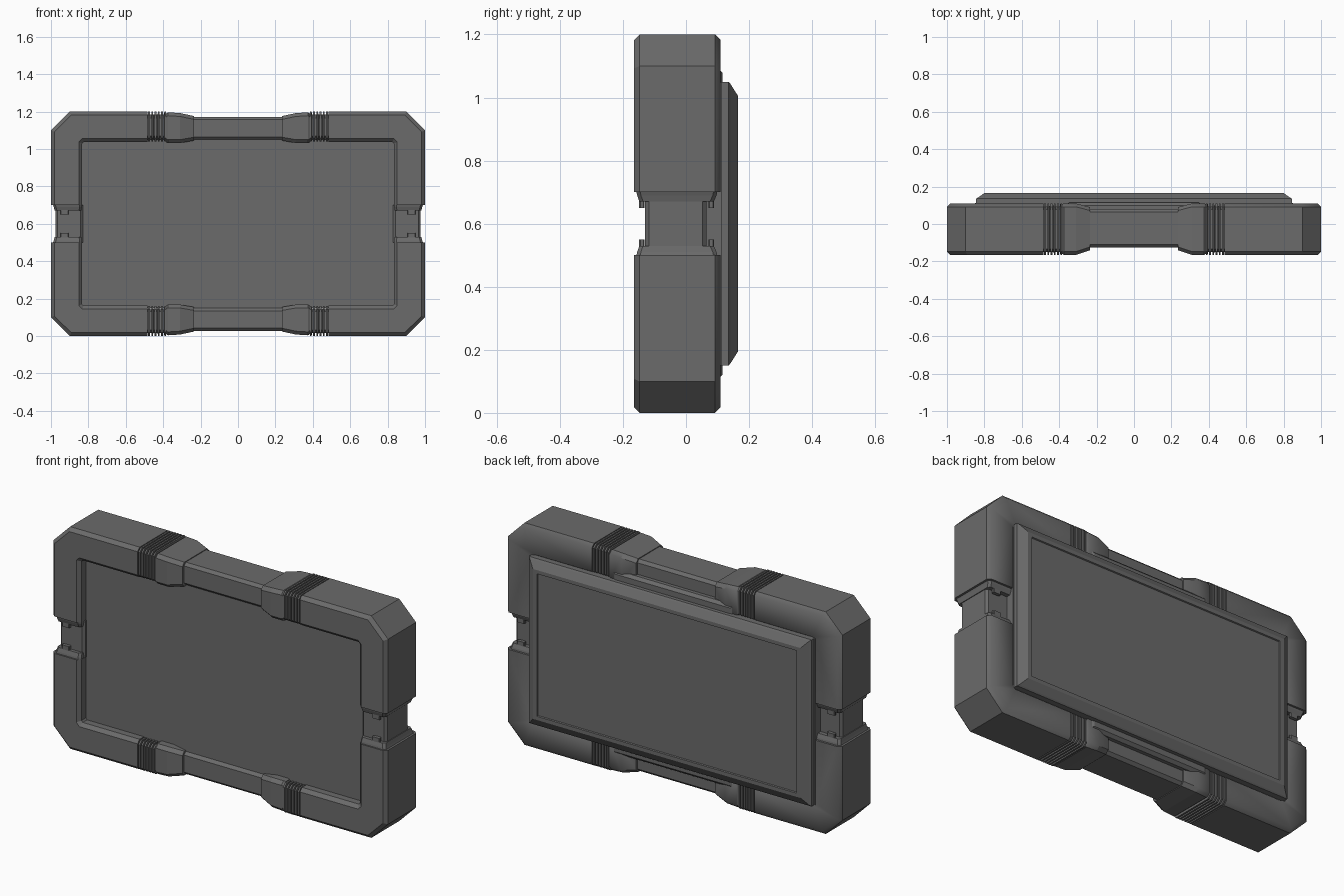
import bpy, bmesh

if "Cube" in bpy.data.objects:
    bpy.data.objects.remove(bpy.data.objects["Cube"])

MID = 0.6  # height of the symmetry plane; every object has its origin there
F, B = -0.165, 0.11  # front and back of the frame

dark = bpy.data.materials.new("dark_grey")
dark.diffuse_color = (0.145, 0.145, 0.145, 1)
dark.use_nodes = True
dark.node_tree.nodes["Principled BSDF"].inputs["Base Color"].default_value = dark.diffuse_color


def make(name, rings, mirror=True, soft_back=False):
    """Skin a list of equal-sized vertex rings, cap the ends, mirror in x and z."""
    bm = bmesh.new()
    loops = [[bm.verts.new((x, y, z - MID)) for x, y, z in r] for r in rings]
    n = len(loops[0])
    for a, b in zip(loops, loops[1:]):
        for i in range(n):
            j = (i + 1) % n
            bm.faces.new((a[i], a[j], b[j], b[i]))
    bm.faces.new(loops[0])
    bm.faces.new(loops[-1])
    bmesh.ops.recalc_face_normals(bm, faces=bm.faces)
    if soft_back:  # smooth only the rear face and its chamfers
        for f in bm.faces:
            f.smooth = all(v.co.y > B - 0.03 for v in f.verts)
    me = bpy.data.meshes.new(name)
    bm.to_mesh(me)
    bm.free()
    me.materials.append(dark)
    ob = bpy.data.objects.new(name, me)
    ob.location.z = MID
    bpy.context.collection.objects.link(ob)
    if mirror:
        m = ob.modifiers.new("mirror", 'MIRROR')
        m.use_axis = (True, False, True)
    return ob


def section(outer, inner, y0, y1, c=0.018):
    """Chamfered rectangle spanning outer->inner (x, z) points and y0..y1."""
    w = max(abs(outer[0] - inner[0]), abs(outer[1] - inner[1]))
    f = c / w
    pts = [(f, y0), (1 - f, y0), (1, y0 + c), (1, y1 - c),
           (1 - f, y1), (f, y1), (0, y1 - c), (0, y0 + c)]
    return [(outer[0] + (inner[0] - outer[0]) * s, y,
             outer[1] + (inner[1] - outer[1]) * s) for s, y in pts]


def along_x(x, z0, z1, y0, y1, c=0.018):
    return section((x, z1), (x, z0), y0, y1, c)


def along_z(z, x0, x1, y0, y1, c=0.012):
    return section((x1, z), (x0, z), y0, y1, c)


def plate(name, layers):
    """Rectangular plate stacked in y from (half width, half height, y) layers."""
    return make(name, [[(-w, y, MID - h), (w, y, MID - h), (w, y, MID + h), (-w, y, MID + h)]
                       for w, h, y in layers], mirror=False)


# Chunky corner guards
make("corner_guard", [section(o, i, F, B) for o, i in (
    ((0.485, 1.2), (0.485, 1.038)), ((0.9, 1.2), (0.825, 1.038)),
    ((1.0, 1.1), (0.833, 1.03)), ((1.0, 0.7), (0.833, 0.7)))], soft_back=True)

# Ribbed bellows
ribs = []
for k in range(6):
    x = 0.385 + k * 0.0172
    ribs += [along_x(x, 1.04, 1.2, F, B), along_x(x + 0.009, 1.04, 1.2, F, B),
             along_x(x + 0.010, 1.052, 1.185, F + 0.014, B - 0.014),
             along_x(x + 0.0165, 1.052, 1.185, F + 0.014, B - 0.014)]
make("ribbed_bellows", ribs)

# Tapered collars between ribs and grip bars
make("collar", [along_x(0.385, 1.036, 1.188, F + 0.006, B - 0.004),
                along_x(0.375, 1.032, 1.196, F, B),
                along_x(0.31, 1.032, 1.192, F, B),
                along_x(0.235, 1.045, 1.176, -0.14, 0.09)], soft_back=True)

# Grip bars on the top and bottom
make("grip_bar", [along_x(-0.24, 1.05, 1.172, -0.125, 0.08, 0.015),
                  along_x(0.24, 1.05, 1.172, -0.125, 0.08, 0.015)])

# Side joints: narrow core with stepped rings and small corner tabs
make("side_joint_core", [along_z(0.5, 0.83, 0.976, -0.13, 0.065),
                         along_z(0.7, 0.83, 0.976, -0.13, 0.065)])
make("side_joint_ring", [along_z(0.705, 0.835, 0.99, -0.158, 0.10),
                         along_z(0.69, 0.835, 0.985, -0.155, 0.097),
                         along_z(0.670, 0.838, 0.98, -0.148, 0.088)])
for y in (-0.14, 0.08):
    make("side_joint_tab", [along_z(0.68, 0.905, 0.95, y - 0.009, y + 0.009, 0.004),
                            along_z(0.65, 0.905, 0.95, y - 0.009, y + 0.009, 0.004)])

# Recessed screen body
plate("screen_body", [(0.85, 0.45, -0.11), (0.85, 0.45, 0.112)])

# Raised backing strip seen between the collars
plate("rear_backing", [(0.37, 0.495, 0.04), (0.37, 0.495, 0.10), (0.345, 0.48, 0.115)])

# Bevelled rear panel with a shallow inset face
plate("rear_panel", [(0.845, 0.45, 0.10), (0.845, 0.45, 0.135), (0.835, 0.443, 0.141),
                     (0.80, 0.405, 0.165), (0.775, 0.385, 0.165),
                     (0.772, 0.382, 0.159)])
